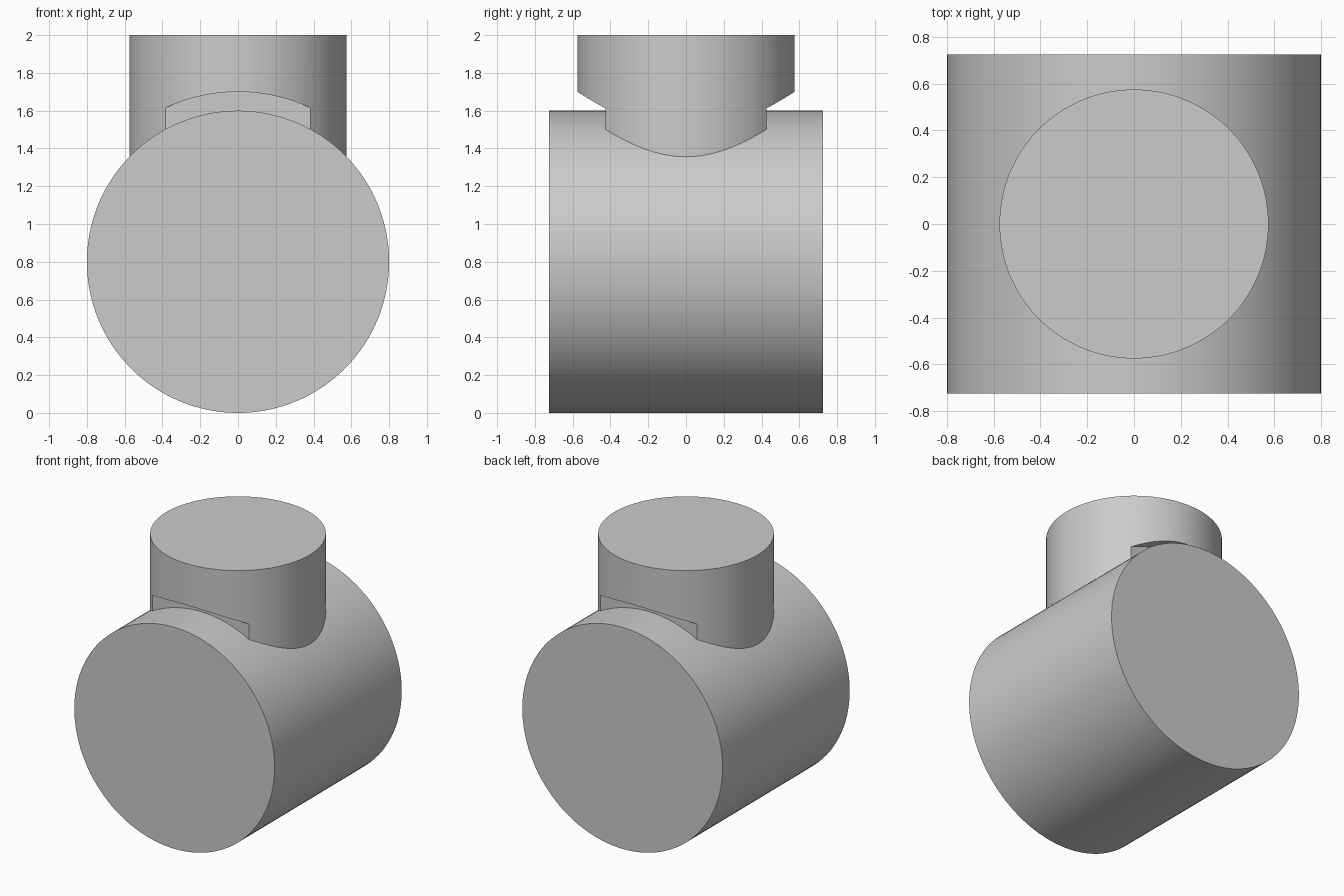
import bpy
import math

default = bpy.data.objects.get("Cube")
if default:
    bpy.data.objects.remove(default, do_unlink=True)

DRUM_R, DRUM_LEN = 0.8, 1.45
POST_R, POST_BASE, TOP = 0.575, 1.25, 2.0
GAP_R, WEB_Y = 0.9, 0.427      # clearance radius and half width of the web

grey = bpy.data.materials.new("plain grey")
grey.use_nodes = True
colour = (0.6, 0.6, 0.6, 1)
grey.diffuse_color = colour
grey.node_tree.nodes["Principled BSDF"].inputs["Base Color"].default_value = colour


def cylinder(name, radius, length, location, along_y=False):
    bpy.ops.mesh.primitive_cylinder_add(
        vertices=128, radius=radius, depth=length, location=location,
        rotation=(math.pi / 2 if along_y else 0, 0, 0))
    obj = bpy.context.object
    obj.name = name
    obj.data.materials.append(grey)
    return obj


def smooth(obj):
    bpy.ops.object.select_all(action='DESELECT')
    obj.select_set(True)
    bpy.context.view_layer.objects.active = obj
    bpy.ops.object.shade_smooth_by_angle(angle=math.radians(30))


# Horizontal drum
drum = cylinder("drum", DRUM_R, DRUM_LEN, (0, 0, DRUM_R), along_y=True)
smooth(drum)

# Upright post, rooted inside the drum
post = cylinder("post", POST_R, TOP - POST_BASE, (0, 0, (TOP + POST_BASE) / 2))

# Curved clearance under the post, front and back, concentric with the drum
for side, label in ((-1, "front"), (1, "back")):
    cutter = cylinder(label + "_clearance_cutter", GAP_R, 0.5,
                      (0, side * (WEB_Y + 0.25), DRUM_R), along_y=True)
    cutter.hide_render = True
    cut = post.modifiers.new(label + " clearance", 'BOOLEAN')
    cut.operation = 'DIFFERENCE'
    cut.solver = 'EXACT'
    cut.object = cutter
    bpy.context.view_layer.objects.active = post
    bpy.ops.object.modifier_apply(modifier=cut.name)
    bpy.data.objects.remove(cutter, do_unlink=True)
smooth(post)
